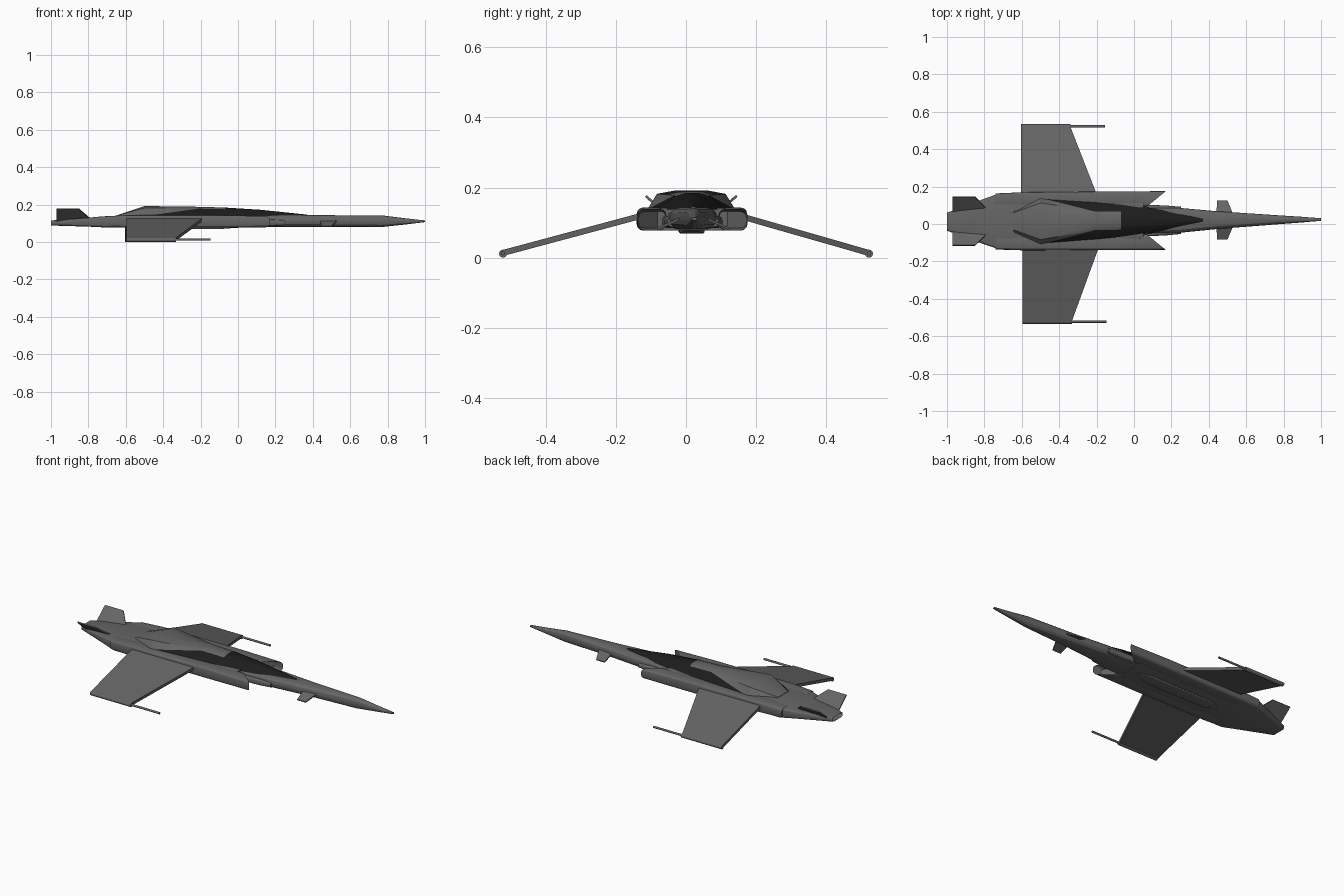
import bpy, bmesh, math
from mathutils import Vector

if "Cube" in bpy.data.objects:
    bpy.data.objects.remove(bpy.data.objects["Cube"])


def material(name, v):
    m = bpy.data.materials.new(name)
    m.diffuse_color = (v, v, v, 1)
    m.use_nodes = True
    m.node_tree.nodes["Principled BSDF"].inputs["Base Color"].default_value = m.diffuse_color
    return m


HULL = material("hull_grey", 0.13)
GLASS = material("dark_glass", 0.012)


def mid(x):
    # the hull axis lies slightly off y = 0
    return 0.018 + 0.006 * x


def finish(name, bm, mats=(HULL,), angle=25):
    bmesh.ops.recalc_face_normals(bm, faces=bm.faces)
    me = bpy.data.meshes.new(name)
    bm.to_mesh(me)
    bm.free()
    for m in mats:
        me.materials.append(m)
    ob = bpy.data.objects.new(name, me)
    bpy.context.collection.objects.link(ob)
    bpy.ops.object.select_all(action='DESELECT')
    bpy.context.view_layer.objects.active = ob
    ob.select_set(True)
    bpy.ops.object.shade_smooth_by_angle(angle=math.radians(angle))
    return ob


def section(y0, y1, z0, z1, r):
    # rounded rectangle in the yz plane
    pts = []
    r = min(r, (y1 - y0) * .49, (z1 - z0) * .49)
    corners = [(y1 - r, z1 - r), (y0 + r, z1 - r), (y0 + r, z0 + r), (y1 - r, z0 + r)]
    for k, (cy, cz) in enumerate(corners):
        for j in range(4):
            a = math.pi / 2 * (k + j / 3)
            pts.append((cy + r * math.cos(a), cz + r * math.sin(a)))
    return pts


def loft(name, rings, hollow=None, depth=0.0):
    bm = bmesh.new()
    vs = [[bm.verts.new(p) for p in ring] for ring in rings]
    n = len(vs[0])
    for a, b in zip(vs, vs[1:]):
        for i in range(n):
            bm.faces.new((a[i], a[(i + 1) % n], b[(i + 1) % n], b[i]))
    caps = [bm.faces.new(vs[0]), bm.faces.new(vs[-1])]
    bmesh.ops.recalc_face_normals(bm, faces=bm.faces)
    if hollow is not None:
        bmesh.ops.inset_region(bm, faces=[caps[hollow]], thickness=0.007)
        bmesh.ops.translate(bm, verts=caps[hollow].verts, vec=(depth, 0, 0))
    return finish(name, bm)


def hull(name, stations, r, **kw):
    # stations: x, half width, bottom, top
    rings = [[(x, y + mid(x), z) for y, z in section(-w, w, z0, z1, r)]
             for x, w, z0, z1 in stations]
    return loft(name, rings, **kw)


def plate(name, outline, thickness):
    # flat panel extruded both ways along its own normal
    pts = [Vector(p) for p in outline]
    n = (pts[1] - pts[0]).cross(pts[-1] - pts[0]).normalized() * thickness / 2
    return loft(name, [[p - n for p in pts], [p + n for p in pts]])


def rod(name, x0, x1, y, z, r):
    rings = [[(x, y + r * math.cos(a * math.pi / 6), z + r * math.sin(a * math.pi / 6))
              for a in range(12)] for x in (x0, x1)]
    return loft(name, rings)


# long pointed nose
hull("nose", [(-.3, .08, .082, .142), (.25, .066, .08, .143), (.45, .047, .08, .143),
              (.77, .024, .08, .142), (.9, .015, .094, .126), (1, .007, .106, .115)], .03)
# neck fairing between the intakes
hull("neck_fairing", [(-.3, .1, .085, .12), (.17, .08, .085, .12), (.25, .073, .088, .116)], .012)
# central slab and narrowing tail
hull("rear_body", [(.05, .1, .078, .142), (-.6, .15, .078, .142), (-.72, .15, .078, .137),
                   (-.8, .122, .082, .13), (-.94, .07, .086, .119), (-1, .048, .088, .115)],
     .015, hollow=1, depth=.03)
# belly blister
hull("belly_blister", [(-.55, .02, .075, .09), (-.5, .036, .069, .09),
                       (-.1, .036, .069, .09), (0, .02, .076, .09)], .006)

# canopy and spine: base edge, shoulder, crest
stations = [(-.645, .058, .045, .143), (-.5, .125, .098, .192), (-.21, .105, .05, .188),
            (-.07, .09, .048, .184), (.12, .062, .034, .172), (.37, .012, .006, .146)]
bm = bmesh.new()
rows = []
for x, wb, wt, zt in stations:
    drop = min(.01, (zt - .138) * .2)
    prof = [(-wb, .138), (-wt, zt - drop), (-wt * .45, zt),
            (wt * .45, zt), (wt, zt - drop), (wb, .138)]
    rows.append([bm.verts.new((x, mid(x) + y, z)) for y, z in prof])
for i, (a, b) in enumerate(zip(rows, rows[1:])):
    for j in range(5):
        side = j in (0, 4)
        if i == 1 and side:
            # dark window starts as a triangle here
            low, high = (0, 1) if j == 0 else (5, 4)
            bm.faces.new((a[low], b[low], b[high])).material_index = 1
            bm.faces.new((a[low], b[high], a[high]))
        else:
            f = bm.faces.new((a[j], a[j + 1], b[j + 1], b[j]))
            f.material_index = int(i >= 3 or (i == 2 and side))
    bm.faces.new((a[0], b[0], b[5], a[5]))
bm.faces.new(rows[0])
bm.faces.new(rows[-1])
finish("canopy", bm, (HULL, GLASS))

for s, side in ((1, "left"), (-1, "right")):
    # engine pod with raked hollow intake
    rings = []
    for x, w, z0, z1, rake in ((-.74, .15, .08, .136, 0), (-.6, .155, .077, .143, 0),
                               (-.1, .157, .077, .143, 0), (.07, .157, .078, .138, 1)):
        rings.append([(x + rake * .1 * (y - .075) / .082, mid(x) + s * y, z)
                      for y, z in section(.075, w, z0, z1, .018)])
    loft(side + "_engine_pod", rings, hollow=1, depth=-.05)

    # drooping wing, tip rail and gun barrel
    dx, tip = -.004 * s, .52 * s
    root = .013 + .13 * s
    zr = .122
    plate(side + "_wing", [(-.6 + dx, root, zr), (-.19 + dx, root, zr),
                           (-.337 + dx, tip, .014), (-.6 + dx, tip, .014)], .017)
    rod(side + "_tip_rail", -.6 + dx, -.335 + dx, tip + .002 * s, .0115, .0115)
    rod(side + "_gun_barrel", -.34 + dx, -.15 + dx, tip + .002 * s, .0125, .006)

    # canted tail fin
    plate(side + "_tail_fin", [(-.97, .012 + .05 * s, .108), (-.77, .014 + .05 * s, .108),
                               (-.85, .015 + .13 * s, .176), (-.97, .015 + .13 * s, .176)], .007)
    # small drooped canard
    c = mid(.48)
    plate(side + "_canard", [(.44, c + .03 * s, .115), (.53, c + .03 * s, .115),
                             (.5, c + .103 * s, .082), (.445, c + .103 * s, .082)], .007)
